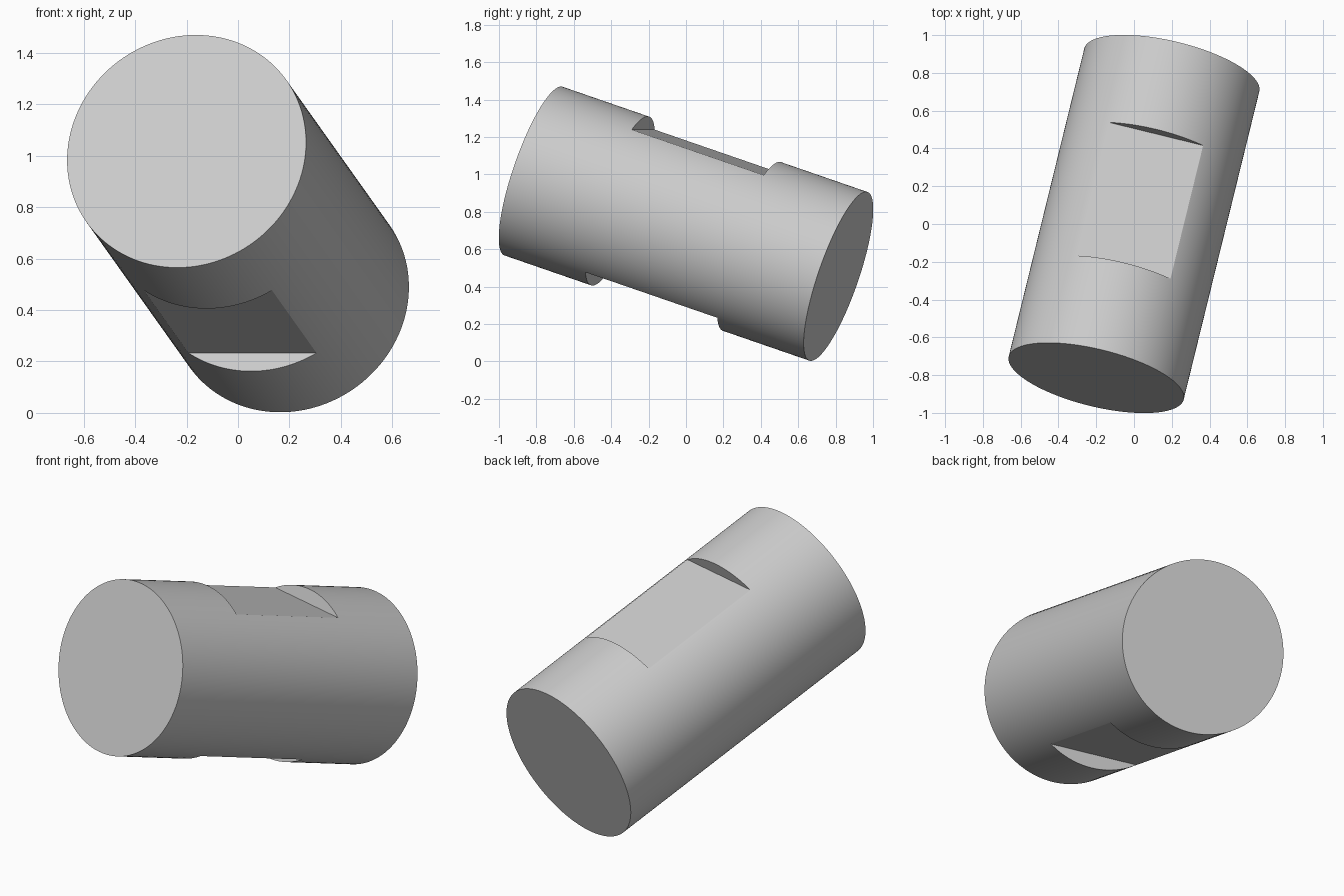
import bpy
import math
from mathutils import Matrix, Vector

default = bpy.data.objects.get("Cube")
if default:
    bpy.data.objects.remove(default, do_unlink=True)

RADIUS, LENGTH = 0.477, 1.77
FLAT_DISTANCE, FLAT_LENGTH = 0.402, 0.766

grey = bpy.data.materials.new("light grey")
grey.use_nodes = True
colour = (0.6, 0.6, 0.6, 1)
grey.diffuse_color = colour
grey.node_tree.nodes["Principled BSDF"].inputs["Base Color"].default_value = colour

# Tilted frame: local z along the pin, local x level
axis = Vector((0.4, 1.63, -0.5625)).normalized()
level = Vector((axis.y, -axis.x, 0)).normalized()
tilt = Matrix((level, axis.cross(level), axis)).transposed().to_4x4()
frame = Matrix.Translation((0, 0, 0.736)) @ tilt

# Round pin
bpy.ops.mesh.primitive_cylinder_add(vertices=128, radius=RADIUS, depth=LENGTH)
pin = bpy.context.object
pin.name = "pin_with_flats"
pin.data.materials.append(grey)
pin.matrix_world = frame

# Two opposite flats cut into the middle
cutters = []
for side in (-1, 1):
    bpy.ops.mesh.primitive_cube_add(size=1)
    cutter = bpy.context.object
    cutter.name = "flat_cutter"
    cutter.hide_render = True
    cutter.data.materials.append(grey)
    thickness = 0.3
    offset = side * (FLAT_DISTANCE + thickness / 2)
    cutter.matrix_world = (frame @ Matrix.Translation((0, offset, 0))
                           @ Matrix.Diagonal((1.2, thickness, FLAT_LENGTH, 1)))
    cut = pin.modifiers.new("flat", "BOOLEAN")
    cut.operation = "DIFFERENCE"
    cut.solver = "EXACT"
    cut.object = cutter
    cutters.append(cutter)

bpy.ops.object.select_all(action="DESELECT")
pin.select_set(True)
bpy.context.view_layer.objects.active = pin
bpy.context.view_layer.update()
for name in [m.name for m in pin.modifiers]:
    bpy.ops.object.modifier_apply(modifier=name)
for cutter in cutters:
    bpy.data.objects.remove(cutter, do_unlink=True)

bpy.ops.object.shade_smooth_by_angle(angle=math.radians(20))
